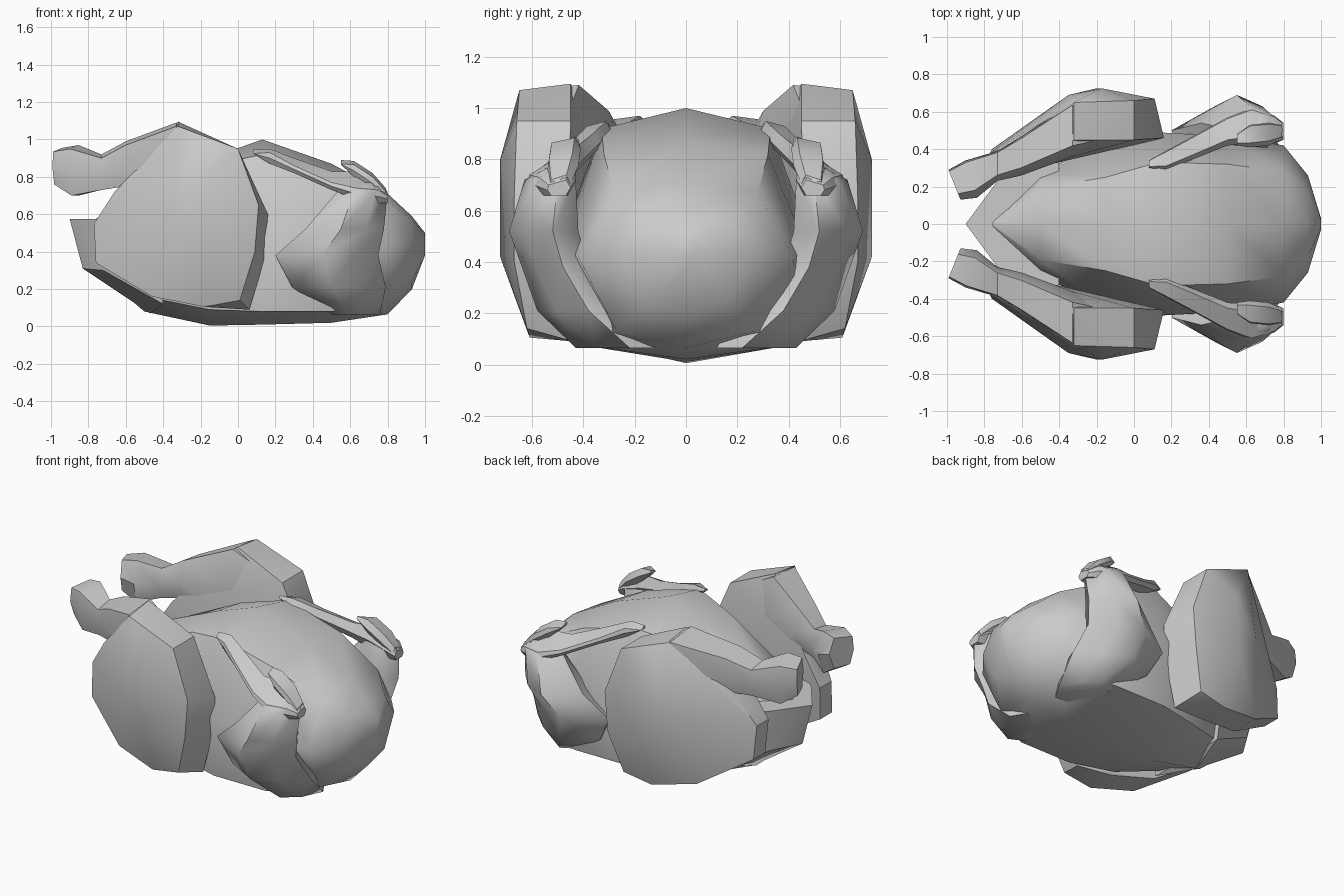
import bpy
import bmesh
from math import radians

cube = bpy.data.objects.get("Cube")
if cube:
    bpy.data.objects.remove(cube, do_unlink=True)

# One plain colour for the whole bird
GREY = (0.6, 0.6, 0.6, 1.0)
skin = bpy.data.materials.new("plain grey")
skin.use_nodes = True
skin.diffuse_color = GREY
skin.node_tree.nodes["Principled BSDF"].inputs["Base Color"].default_value = GREY


def finish(name, bm, mirrored, angle):
    """Turn a bmesh into a shaded object, mirrored across y when paired."""
    bmesh.ops.recalc_face_normals(bm, faces=bm.faces)
    mesh = bpy.data.meshes.new(name)
    bm.to_mesh(mesh)
    bm.free()
    mesh.materials.append(skin)
    obj = bpy.data.objects.new(name, mesh)
    bpy.context.collection.objects.link(obj)
    bpy.ops.object.select_all(action="DESELECT")
    obj.select_set(True)
    bpy.context.view_layer.objects.active = obj
    bpy.ops.object.shade_smooth_by_angle(angle=radians(angle))
    if mirrored:
        mod = obj.modifiers.new("both sides", "MIRROR")
        mod.use_axis = (False, True, False)
        mod.use_mirror_merge = False
    return obj


def loft(name, rings, mirrored=True, angle=35):
    """Skin a list of equal point rings and close both ends."""
    bm = bmesh.new()
    loops = [[bm.verts.new(p) for p in ring] for ring in rings]
    count = len(loops[0])
    for a, b in zip(loops, loops[1:]):
        for i in range(count):
            j = (i + 1) % count
            bm.faces.new((a[i], a[j], b[j], b[i]))
    bm.faces.new(loops[0])
    bm.faces.new(list(reversed(loops[-1])))
    return finish(name, bm, mirrored, angle)


def hull(name, points, mirrored=True, angle=35):
    """Wrap a convex shape around the points."""
    bm = bmesh.new()
    for p in points:
        bm.verts.new(p)
    result = bmesh.ops.convex_hull(bm, input=bm.verts)
    loose = [v for v in result["geom_interior"] if isinstance(v, bmesh.types.BMVert)]
    bmesh.ops.delete(bm, geom=loose, context="VERTS")
    bmesh.ops.dissolve_limit(bm, angle_limit=radians(2), verts=bm.verts, edges=bm.edges)
    return finish(name, bm, mirrored, angle)


def body_ring(x, z_bottom, low, side, shoulder, z_top):
    """Symmetric body section from the belly up to the breast ridge."""
    half = [low, side, shoulder]
    ring = [(x, 0, z_bottom)]
    ring += [(x, y, z) for y, z in half]
    ring.append((x, 0, z_top))
    ring += [(x, -y, z) for y, z in reversed(half)]
    return ring


def limb_ring(x, y0, y1, z0, z1, skew=0.0, drop=0.02):
    """Six sided limb section; skew slants it across y, drop lowers its outer top."""
    mid, width = (z0 + z1) / 2, y1 - y0
    inner = y0 + width * 0.2
    flat = [(inner, z0), (y1 - width * 0.15, z0), (y1, mid - drop / 2),
            (y1 - width * 0.05, z1 - drop), (inner, z1), (y0, mid)]
    return [(x - skew * (y - (y0 + y1) / 2), y, z) for y, z in flat]


def wing_ring(z, back, outer, front, y_inner):
    """Level wing section from the elbow side round to the leading side."""
    round_off = ((outer[0] + front[0]) / 2 + 0.02, (outer[1] + front[1]) / 2 + 0.025)
    return [(*back, z), (*outer, z), (*round_off, z), (*front, z),
            (front[0] - 0.06, y_inner, z), (back[0] + 0.06, y_inner, z)]


# Body
loft("body", [
    body_ring(-0.76, 0.3, (0.03, 0.31), (0.03, 0.5), (0.01, 0.57), 0.575),
    body_ring(-0.5, 0.08, (0.2, 0.16), (0.28, 0.5), (0.19, 0.7), 0.75),
    body_ring(-0.15, 0.005, (0.36, 0.09), (0.44, 0.5), (0.25, 0.86), 0.9),
    body_ring(0.13, 0.01, (0.43, 0.08), (0.49, 0.48), (0.33, 0.92), 1.0),
    body_ring(0.5, 0.02, (0.43, 0.08), (0.47, 0.45), (0.32, 0.82), 0.87),
    body_ring(0.8, 0.065, (0.27, 0.13), (0.42, 0.42), (0.28, 0.67), 0.71),
    body_ring(0.93, 0.2, (0.16, 0.24), (0.26, 0.44), (0.17, 0.57), 0.59),
    body_ring(1.0, 0.38, (0.02, 0.39), (0.03, 0.44), (0.02, 0.49), 0.5),
], mirrored=False, angle=45)

# Tail, a flat topped wedge like a bow
tail = [(-0.9, 0, 0.575), (-0.83, 0, 0.31), (-0.47, 0, 0.07)]
for s in (-1, 1):
    tail += [(-0.73, s * 0.23, 0.575), (-0.4, s * 0.36, 0.575),
             (-0.72, s * 0.17, 0.3), (-0.4, s * 0.28, 0.12)]
hull("tail", tail, mirrored=False)

# Thighs: rounded slabs with a sharp rim
thigh_outline = [
    (-0.32, 1.095, 0.45, 0.65), (0.0, 0.95, 0.45, 0.66), (0.11, 0.65, 0.46, 0.67),
    (0.09, 0.4, 0.46, 0.67), (0.01, 0.14, 0.44, 0.62), (-0.18, 0.105, 0.42, 0.61),
    (-0.46, 0.16, 0.36, 0.55), (-0.76, 0.34, 0.28, 0.4), (-0.77, 0.55, 0.26, 0.38),
    (-0.66, 0.72, 0.27, 0.42)]
thigh = []
for x, z, y_in, y_out in thigh_outline:
    rim = 0.05 if x > -0.1 and z < 0.7 else 0.0
    lean = 0.025 if z > 1 else 0.0
    thigh += [(x + rim, y_in, z - rim), (x, y_out, z - lean)]
thigh += [(-0.17, 0.725, 0.8), (-0.2, 0.725, 0.42), (-0.35, 0.69, 0.6)]
hull("thighs", thigh)

# Drumsticks
loft("drumsticks", [
    limb_ring(-0.96, 0.13, 0.29, 0.76, 0.955, 0.4),
    limb_ring(-0.87, 0.14, 0.34, 0.7, 0.97, 0.3),
    limb_ring(-0.73, 0.23, 0.39, 0.73, 0.92),
    limb_ring(-0.6, 0.26, 0.47, 0.75, 0.99),
    limb_ring(-0.33, 0.36, 0.65, 0.62, 1.09),
    limb_ring(-0.05, 0.45, 0.6, 0.6, 0.93),
])

# Wings, with the elbow pointing back and the shoulder running into the breast
loft("wings", [
    wing_ring(0.065, (0.5, 0.38), (0.6, 0.43), (0.76, 0.22), 0.12),
    wing_ring(0.21, (0.29, 0.46), (0.5, 0.58), (0.79, 0.38), 0.2),
    wing_ring(0.38, (0.2, 0.5), (0.45, 0.64), (0.75, 0.48), 0.38),
    wing_ring(0.52, (0.36, 0.54), (0.55, 0.69), (0.78, 0.52), 0.42),
    wing_ring(0.72, (0.53, 0.5), (0.62, 0.63), (0.8, 0.5), 0.43),
    wing_ring(0.77, (0.57, 0.47), (0.65, 0.54), (0.74, 0.48), 0.44),
], angle=60)

# Wing tips folded over the breast
loft("wing_tips", [
    limb_ring(0.08, 0.3, 0.34, 0.925, 0.945),
    limb_ring(0.17, 0.29, 0.39, 0.87, 0.95),
    limb_ring(0.3, 0.34, 0.46, 0.82, 0.9, drop=0.04),
    limb_ring(0.5, 0.42, 0.57, 0.73, 0.83, drop=0.06),
    limb_ring(0.63, 0.43, 0.62, 0.68, 0.83, drop=0.09),
    limb_ring(0.75, 0.43, 0.58, 0.66, 0.78, drop=0.05),
    limb_ring(0.8, 0.45, 0.54, 0.66, 0.72),
])

# Small thumb hooks at the wrists
loft("wing_thumbs", [
    limb_ring(0.55, 0.42, 0.48, 0.865, 0.89),
    limb_ring(0.62, 0.41, 0.53, 0.8, 0.885),
    limb_ring(0.72, 0.42, 0.54, 0.73, 0.82),
    limb_ring(0.79, 0.45, 0.53, 0.67, 0.74),
])
